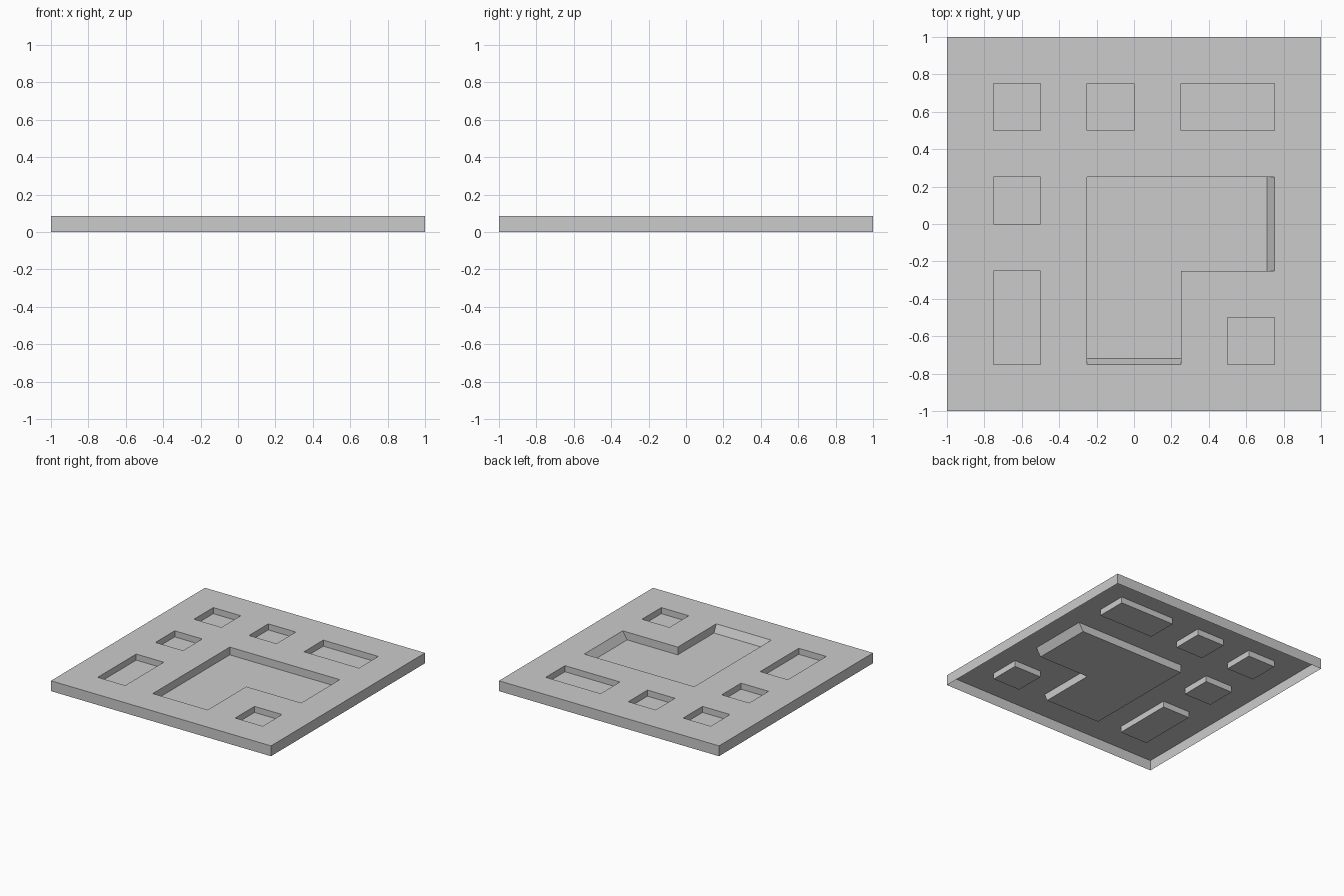
import bpy, bmesh

if "Cube" in bpy.data.objects:
    bpy.data.objects.remove(bpy.data.objects["Cube"])

N, C = 8, 0.25                 # plan grid: 8 x 8 cells of 0.25
TOP, SMALL, BIG = 0.085, 0.035, 0.021

# recesses as x0, y0, x1, y1, floor height
recesses = [
    (-.75, .5, -.5, .75, SMALL), (-.25, .5, 0, .75, SMALL), (.25, .5, .75, .75, SMALL),
    (-.75, 0, -.5, .25, SMALL), (-.75, -.75, -.5, -.25, SMALL), (.5, -.75, .75, -.5, SMALL),
    (-.25, -.25, .75, .25, BIG), (-.25, -.75, .25, -.25, BIG),
]


def height(i, j):
    """Surface height of a cell, 0 outside the panel."""
    if not (0 <= i < N and 0 <= j < N):
        return 0.0
    x, y = -1 + (i + .5) * C, -1 + (j + .5) * C
    for x0, y0, x1, y1, z in recesses:
        if x0 < x < x1 and y0 < y < y1:
            return z
    return TOP


bm = bmesh.new()


def vert(i, j, z):
    x, y = -1 + i * C, -1 + j * C
    if z == BIG:               # sloped end walls of the large recess
        if i == 7:
            x -= .04
        if j == 1:
            y += .03
    return bm.verts.new((x, y, z))


def quad(*pts):
    bm.faces.new([vert(*p) for p in pts])


# top surface and recess floors
for i in range(N):
    for j in range(N):
        z = height(i, j)
        quad((i, j, z), (i + 1, j, z), (i + 1, j + 1, z), (i, j + 1, z))

# walls wherever neighbouring cells differ in height (outer rim included)
for i in range(N + 1):
    for j in range(N):
        a, b = height(i - 1, j), height(i, j)
        if a != b:
            quad((i, j, a), (i, j + 1, a), (i, j + 1, b), (i, j, b))
        a, b = height(j, i - 1), height(j, i)
        if a != b:
            quad((j + 1, i, a), (j, i, a), (j, i, b), (j + 1, i, b))

bmesh.ops.remove_doubles(bm, verts=bm.verts, dist=1e-4)
me = bpy.data.meshes.new("recessed_panel")
bm.to_mesh(me)
bm.free()
bpy.context.collection.objects.link(bpy.data.objects.new("recessed_panel", me))
